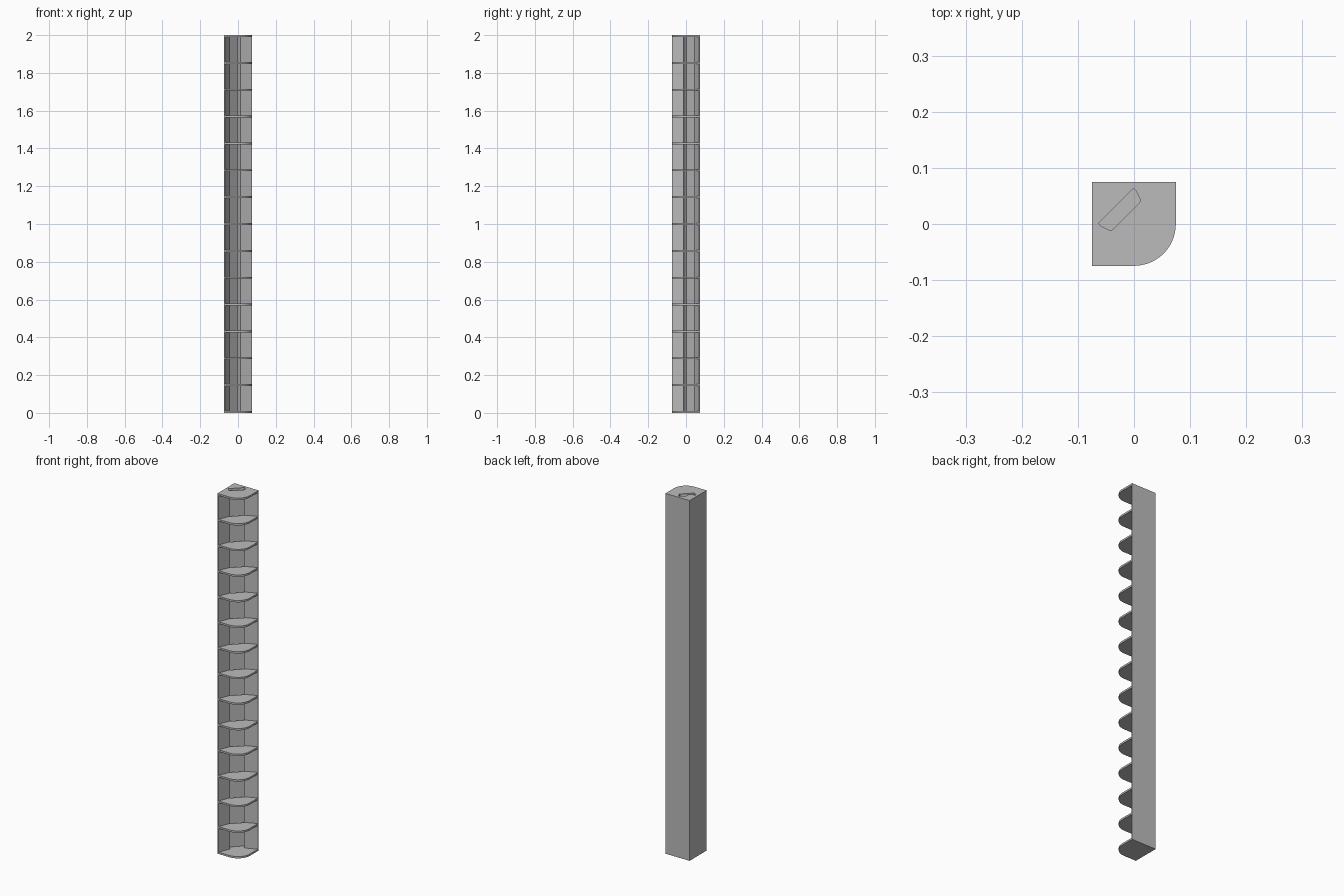
import bpy, bmesh, math

cube = bpy.data.objects.get("Cube")
if cube:
    bpy.data.objects.remove(cube, do_unlink=True)

HALF = 0.0745      # half the footprint
HEIGHT = 2.0
SHELF = 0.01       # shelf thickness
BAYS = 14
PITCH = (HEIGHT - SHELF) / BAYS

grey = bpy.data.materials.new("plain grey")
grey.use_nodes = True
colour = (0.5, 0.5, 0.5, 1)
grey.diffuse_color = colour
grey.node_tree.nodes["Principled BSDF"].inputs["Base Color"].default_value = colour


def mirrored(points):
    """Complete a profile by reflecting it across the corner diagonal."""
    return points + [(-y, -x) for x, y in reversed(points)]


def prism(name, points, spans):
    """Extrude a flat profile over each (bottom, top) height span."""
    bm = bmesh.new()
    for bottom, top in spans:
        face = bm.faces.new([bm.verts.new((x, y, bottom)) for x, y in points])
        out = bmesh.ops.extrude_face_region(bm, geom=[face])
        moved = [v for v in out["geom"] if isinstance(v, bmesh.types.BMVert)]
        bmesh.ops.translate(bm, verts=moved, vec=(0, 0, top - bottom))
    bmesh.ops.recalc_face_normals(bm, faces=bm.faces)
    mesh = bpy.data.meshes.new(name)
    bm.to_mesh(mesh)
    bm.free()
    mesh.materials.append(grey)
    obj = bpy.data.objects.new(name, mesh)
    bpy.context.collection.objects.link(obj)
    return obj


# Full column: square corner at the back, rounded corner at the front
steps = 24
arc = [(HALF * math.cos(a), HALF * math.sin(a))
       for a in (-math.pi / 2 * (1 - i / steps) for i in range(steps + 1))]
column = prism("corner_shelf", [(-HALF, HALF), (-HALF, -HALF)] + arc + [(HALF, HALF)],
               [(0, HEIGHT)])

# Open bays between the shelves, with splayed side walls
bay = mirrored([(0.12, -0.12), (-0.0732, -0.087), (-0.042, -0.012)])[:-1]
bays = prism("bay_cutter", bay,
             [(i * PITCH + SHELF, (i + 1) * PITCH) for i in range(BAYS)])

# Upright channel behind the bays, open at the top
slot = mirrored([(-0.037, -0.009), (-0.042, -0.012), (-0.06, -0.003), (-0.063, 0.002)])
channel = prism("channel_cutter", slot, [(SHELF, HEIGHT + 0.05)])

for cutter in (bays, channel):
    cutter.hide_render = True
    mod = column.modifiers.new(cutter.name, "BOOLEAN")
    mod.operation = "DIFFERENCE"
    mod.solver = "EXACT"
    mod.object = cutter

# Bake the cuts and drop the cutters
bpy.context.view_layer.update()
graph = bpy.context.evaluated_depsgraph_get()
result = bpy.data.meshes.new_from_object(column.evaluated_get(graph))
column.modifiers.clear()
column.data = result
for cutter in (bays, channel):
    bpy.data.objects.remove(cutter, do_unlink=True)

# Smooth the rounded shelf fronts, keeping every corner sharp
bpy.ops.object.select_all(action="DESELECT")
column.select_set(True)
bpy.context.view_layer.objects.active = column
bpy.ops.object.shade_smooth_by_angle(angle=math.radians(20))
